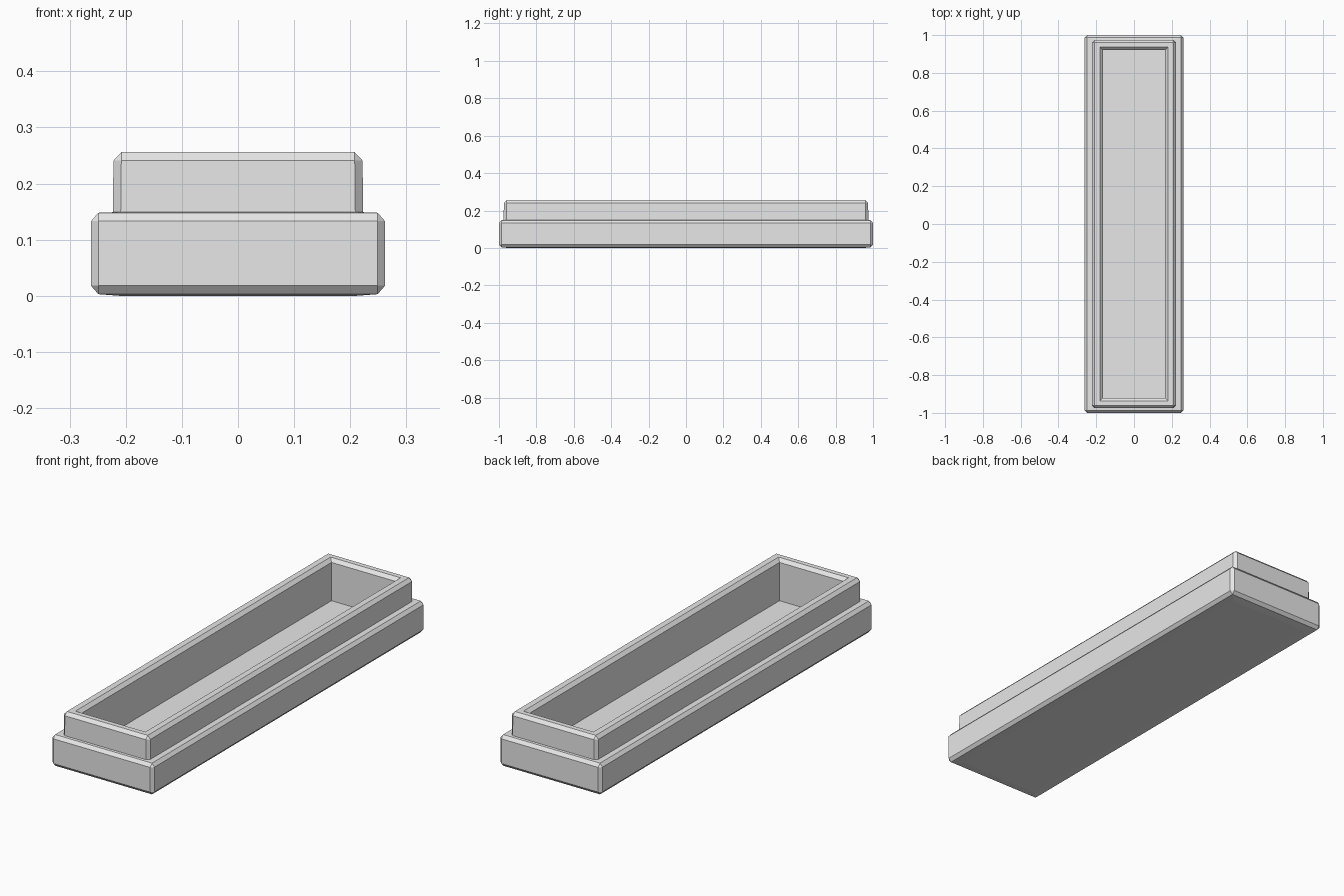
import bpy, bmesh

cube = bpy.data.objects.get("Cube")
if cube:
    bpy.data.objects.remove(cube, do_unlink=True)

# One plain grey for the whole tray
grey = bpy.data.materials.new("light grey")
grey.use_nodes = True
colour = (0.8, 0.8, 0.8, 1)
grey.diffuse_color = colour
grey.node_tree.nodes["Principled BSDF"].inputs["Base Color"].default_value = colour


def ring(bm, hx, hy, z, cut):
    """Rectangle with its four corners cut off, counter-clockwise."""
    pts = []
    for sx, sy in ((1, 1), (-1, 1), (-1, -1), (1, -1)):
        a = (sx * hx, sy * (hy - cut), z)
        b = (sx * (hx - cut), sy * hy, z)
        pts += [a, b] if sx * sy > 0 else [b, a]
    return [bm.verts.new(p) for p in pts]


def loft(name, rings):
    """Skin a stack of rings and close both ends."""
    bm = bmesh.new()
    loops = [ring(bm, *r) for r in rings]
    for low, high in zip(loops, loops[1:]):
        for i in range(len(low)):
            j = (i + 1) % len(low)
            bm.faces.new((low[i], low[j], high[j], high[i]))
    bm.faces.new(loops[0][::-1])
    bm.faces.new(loops[-1])
    bmesh.ops.remove_doubles(bm, verts=bm.verts, dist=0.0001)
    bmesh.ops.recalc_face_normals(bm, faces=bm.faces)
    mesh = bpy.data.meshes.new(name)
    bm.to_mesh(mesh)
    bm.free()
    mesh.materials.append(grey)
    obj = bpy.data.objects.new(name, mesh)
    bpy.context.collection.objects.link(obj)
    return obj


# Half width, half length, height, corner cut: up the outside, down the inside
loft("stepped_tray", [
    # underside and wide base
    (0.21, 0.95, 0.0, 0),
    (0.249, 0.987, 0.003, 0),
    (0.262, 1.0, 0.018, 0.013),
    (0.262, 1.0, 0.133, 0.013),
    (0.249, 0.987, 0.148, 0),
    # narrower upper wall
    (0.223, 0.975, 0.149, 0.014),
    (0.222, 0.974, 0.241, 0.014),
    (0.208, 0.96, 0.256, 0),
    # rim, inner bevel and recessed floor
    (0.18, 0.937, 0.256, 0),
    (0.165, 0.922, 0.241, 0),
    (0.165, 0.922, 0.063, 0),
])
